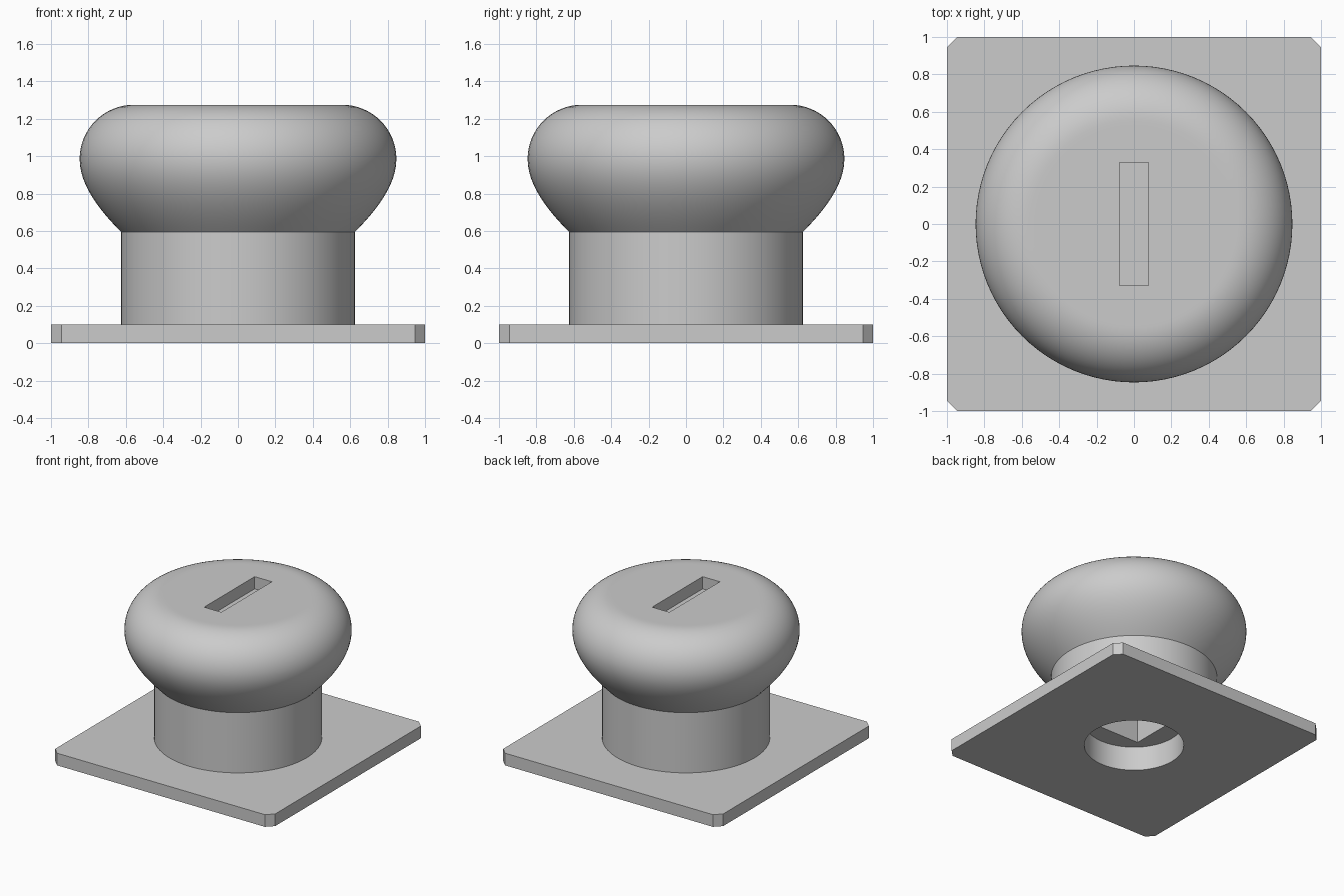
import bpy, bmesh, math

if "Cube" in bpy.data.objects:
    bpy.data.objects.remove(bpy.data.objects["Cube"])

grey = bpy.data.materials.new("plain grey")
grey.diffuse_color = (0.6, 0.6, 0.6, 1)
grey.use_nodes = True
grey.node_tree.nodes["Principled BSDF"].inputs["Base Color"].default_value = grey.diffuse_color


def make(name, bm):
    bmesh.ops.recalc_face_normals(bm, faces=bm.faces[:])
    mesh = bpy.data.meshes.new(name)
    bm.to_mesh(mesh)
    bm.free()
    mesh.materials.append(grey)
    ob = bpy.data.objects.new(name, mesh)
    bpy.context.collection.objects.link(ob)
    return ob


def prism(name, outline, z0, z1):
    """Extrude a flat outline from z0 to z1."""
    bm = bmesh.new()
    face = bm.faces.new([bm.verts.new((x, y, z0)) for x, y in outline])
    top = bmesh.ops.extrude_face_region(bm, geom=[face])["geom"]
    bmesh.ops.translate(bm, vec=(0, 0, z1 - z0),
                        verts=[v for v in top if isinstance(v, bmesh.types.BMVert)])
    return make(name, bm)


def lathe(name, profile, n=96):
    """Turn a profile of (radius, z) about z, capped at both ends."""
    bm = bmesh.new()
    rings = [[bm.verts.new((r * math.cos(2 * math.pi * i / n),
                            r * math.sin(2 * math.pi * i / n), z))
              for i in range(n)] for r, z in profile]
    for a, b in zip(rings, rings[1:]):
        for i in range(n):
            j = (i + 1) % n
            bm.faces.new((a[i], a[j], b[j], b[i]))
    bm.faces.new(rings[0][::-1])
    bm.faces.new(rings[-1])
    return make(name, bm)


def rect(hx, hy):
    return [(-hx, -hy), (hx, -hy), (hx, hy), (-hx, hy)]


def cut(ob, cutters):
    for c in cutters:
        mod = ob.modifiers.new("cut", 'BOOLEAN')
        mod.operation, mod.solver, mod.object = 'DIFFERENCE', 'EXACT', c
        bpy.context.view_layer.objects.active = ob
        bpy.ops.object.modifier_apply(modifier=mod.name)


# square base plate with clipped corners
c = 0.945
plate = prism("base_plate", [(-c, -1), (c, -1), (1, -c), (1, c),
                             (c, 1), (-c, 1), (-1, c), (-1, -c)], 0, 0.1)

# neck and rounded head, turned as one piece
profile = [(0.625, 0.1), (0.625, 0.595)]
p = [(0.625, 0.595), (0.73, 0.70), (0.847, 0.84), (0.847, 0.985)]
for k in range(1, 13):
    t = k / 12
    w = ((1 - t) ** 3, 3 * t * (1 - t) ** 2, 3 * t * t * (1 - t), t ** 3)
    profile.append(tuple(sum(a * q[i] for a, q in zip(w, p)) for i in (0, 1)))
for k in range(1, 17):
    a = math.pi / 2 * k / 16
    profile.append((0.557 + 0.29 * math.cos(a), 0.985 + 0.29 * math.sin(a)))
profile.append((0.53, 1.275))
knob = lathe("knob", profile)

# round socket, square socket above it, and the slot on top
round_hole = lathe("round_socket_cutter", [(0.375, -0.1), (0.375, 0.2)], 64)
square_hole = prism("square_socket_cutter", rect(0.215, 0.215), 0.15, 0.8)
slot = prism("slot_cutter", rect(0.078, 0.328), 1.175, 1.4)
cut(plate, [round_hole])
cut(knob, [round_hole, square_hole, slot])
for helper in (round_hole, square_hole, slot):
    bpy.data.objects.remove(helper)

# smooth the turned surfaces, keep edges crisp
for ob in (plate, knob):
    bpy.ops.object.select_all(action='DESELECT')
    ob.select_set(True)
    bpy.context.view_layer.objects.active = ob
    bpy.ops.object.shade_smooth_by_angle(angle=math.radians(25))
